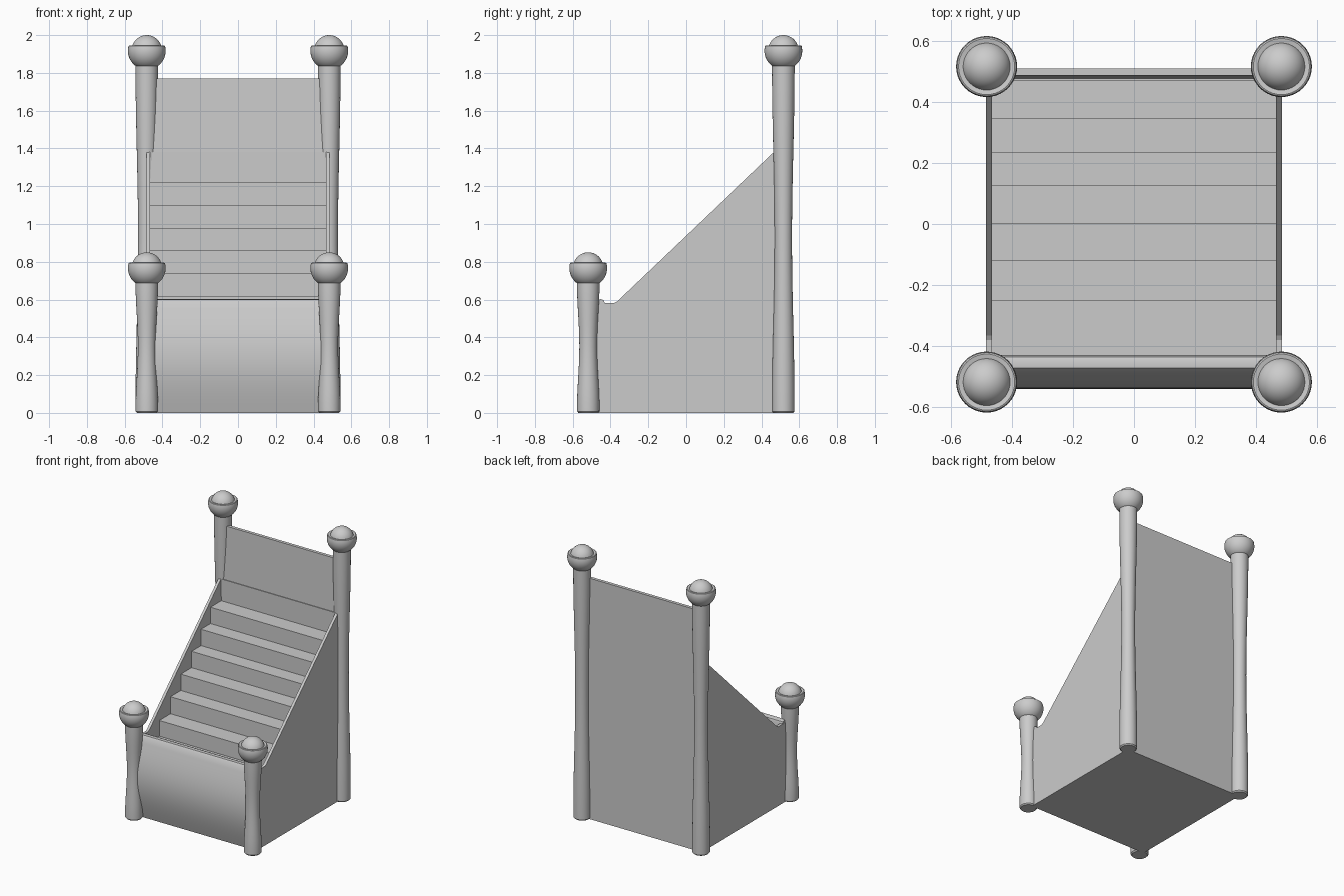
import bpy, bmesh, math

if "Cube" in bpy.data.objects:
    bpy.data.objects.remove(bpy.data.objects["Cube"])


def finish(name, bm, smooth=False):
    bmesh.ops.remove_doubles(bm, verts=bm.verts, dist=1e-5)
    bmesh.ops.recalc_face_normals(bm, faces=bm.faces)
    me = bpy.data.meshes.new(name)
    bm.to_mesh(me)
    bm.free()
    ob = bpy.data.objects.new(name, me)
    bpy.context.collection.objects.link(ob)
    if smooth:
        bpy.ops.object.select_all(action='DESELECT')
        bpy.context.view_layer.objects.active = ob
        ob.select_set(True)
        bpy.ops.object.shade_smooth_by_angle(angle=math.radians(35))
    return ob


def extrude_x(name, profile, x0, x1, smooth=False):
    """Extrude a closed (y, z) profile between two x positions."""
    bm = bmesh.new()
    face = bm.faces.new([bm.verts.new((x0, y, z)) for y, z in profile])
    ext = bmesh.ops.extrude_face_region(bm, geom=[face])
    moved = [g for g in ext['geom'] if isinstance(g, bmesh.types.BMVert)]
    bmesh.ops.translate(bm, verts=moved, vec=(x1 - x0, 0, 0))
    return finish(name, bm, smooth)


def lathe(name, profile, x, y, steps=40):
    """Revolve an (r, z) profile about a vertical axis."""
    bm = bmesh.new()
    vs = [bm.verts.new((x + r, y, z)) for r, z in profile]
    edges = [bm.edges.new(p) for p in zip(vs, vs[1:])]
    bmesh.ops.spin(bm, geom=vs + edges, cent=(x, y, 0), axis=(0, 0, 1),
                   angle=2 * math.tau / 2, steps=steps)
    return finish(name, bm, True)


def arc(radius, zc, a0, a1, n=10):
    angles = [math.radians(a0 + (a1 - a0) * i / n) for i in range(n + 1)]
    return [(radius * math.cos(a), zc + radius * math.sin(a)) for a in angles]


def post(name, x, y, top, waist):
    # turned shaft, pinched towards the middle
    shaft = [(0, 0), (0.052, 0), (0.059, 0.008)]
    n = 14
    for i in range(1, n + 1):
        t = i / n
        shaft.append((0.06 - (0.06 - waist) * math.sin(math.pi * t) ** 2,
                      0.008 + t * (top + 0.01)))
    shaft.append((0, top + 0.018))
    lathe(name + "_shaft", shaft, x, y)
    # finial: cup with a flat rim and a smaller dome on top
    cup = [(0, top)] + arc(0.1, top + 0.087, -56, 15)
    cup += [(0.092, top + 0.115), (0.077, top + 0.112)]
    dome = arc(0.08, top + 0.09, 16, 90)
    dome[-1] = (0, top + 0.17)
    lathe(name + "_finial", cup + dome, x, y)


for side, sx in (("left", -1), ("right", 1)):
    post("front_post_" + side, sx * 0.483, -0.518, 0.68, 0.047)
    post("rear_post_" + side, sx * 0.483, 0.516, 1.83, 0.046)
    # sloped side wall
    extrude_x("side_wall_" + side,
              [(-0.48, 0), (0.49, 0), (0.49, 1.38), (0.465, 1.38),
               (-0.365, 0.59), (-0.38, 0.582), (-0.48, 0.582)],
              sx * 0.465, sx * 0.485)

# solid staircase
stairs = [(0.49, 0), (-0.48, 0), (-0.48, 0.5)]
z = 0.5
for y, z_next in ((-0.25, 0.615), (-0.12, 0.74), (0.0, 0.86), (0.125, 0.98),
                  (0.235, 1.10), (0.345, 1.22), (0.47, 1.38)):
    stairs += [(y, z), (y, z_next)]
    z = z_next
stairs.append((0.49, 1.38))
extrude_x("stairs", stairs, -0.466, 0.466)

# tall back panel
extrude_x("back_panel", [(0.51, 0), (0.475, 0), (0.475, 1.38),
                         (0.486, 1.77), (0.51, 1.77)], -0.483, 0.483)

# bulging front panel with a rounded top lip
n = 16
front = [(-0.43, 0)]
for i in range(n + 1):
    t = i / n
    front.append((-0.48 - 0.06 * math.sin(math.pi * t), 0.59 * t))
front += [(-0.472, 0.60), (-0.45, 0.602), (-0.436, 0.596), (-0.43, 0.58)]
extrude_x("front_panel", front, -0.483, 0.483, smooth=True)
